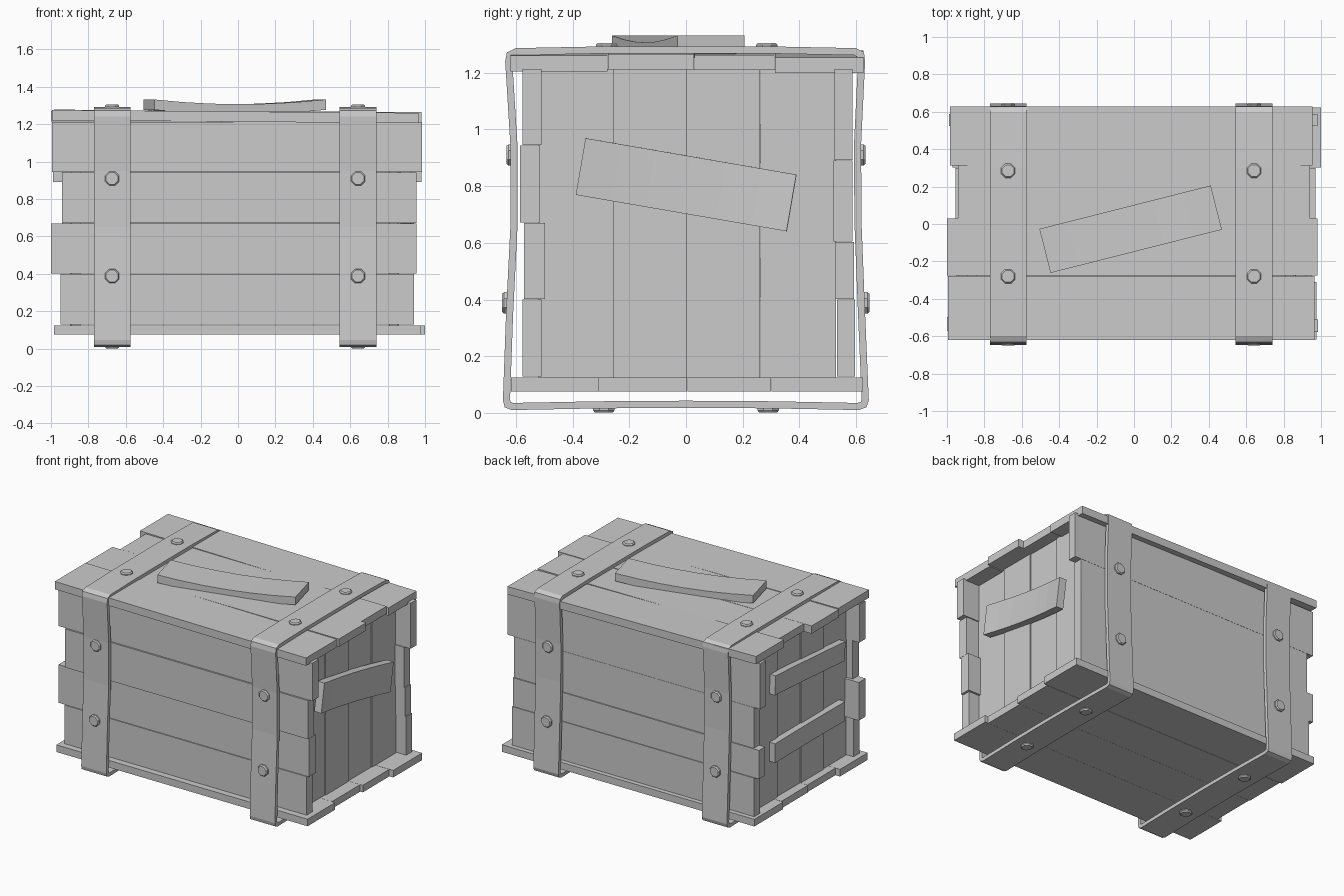
import bpy, bmesh, math
from mathutils import Matrix, Vector

if "Cube" in bpy.data.objects:
    bpy.data.objects.remove(bpy.data.objects["Cube"])


def finish(name, bm):
    bmesh.ops.recalc_face_normals(bm, faces=bm.faces)
    me = bpy.data.meshes.new(name)
    bm.to_mesh(me)
    bm.free()
    ob = bpy.data.objects.new(name, me)
    bpy.context.collection.objects.link(ob)
    return ob


def plank(name, x, y, z, slope=0.0):
    """Box from min/max pairs; slope shifts z along x for a warped look."""
    bm = bmesh.new()
    bmesh.ops.create_cube(bm, size=1)
    for v in bm.verts:
        px, py, pz = (r[0] if c < 0 else r[1] for r, c in zip((x, y, z), v.co))
        v.co = (px, py, pz + slope * px)
    return finish(name, bm)


def batten(name, length, width, thick, bend, matrix):
    """Board lying on local z = 0 whose ends curl up by bend."""
    bm = bmesh.new()
    n, rings = 6, []
    for i in range(n + 1):
        t = 2 * i / n - 1
        lift = bend * t * t
        rings.append([bm.verts.new(matrix @ Vector((t * length / 2, b, lift + h)))
                      for b, h in ((-width / 2, 0), (width / 2, 0),
                                   (width / 2, thick), (-width / 2, thick))])
    for a, b in zip(rings, rings[1:]):
        for k in range(4):
            bm.faces.new((a[k], a[(k + 1) % 4], b[(k + 1) % 4], b[k]))
    bm.faces.new(rings[0])
    bm.faces.new(rings[-1])
    return finish(name, bm)


def strap(name, x0, x1, outline, thick):
    """Closed band: y-z outline, offset inwards and extruded along x."""
    pts = [Vector(p) for p in outline]
    inner = []
    for i, p in enumerate(pts):
        d0 = (p - pts[i - 1]).normalized()
        d1 = (pts[(i + 1) % len(pts)] - p).normalized()
        n = Vector((-d0.y - d1.y, d0.x + d1.x)).normalized()
        inner.append(p + n * thick / max(0.5, n.dot(Vector((-d0.y, d0.x)))))
    bm = bmesh.new()
    rings = [[bm.verts.new((x, p.x, p.y)) for p in loop]
             for x, loop in ((x0, pts), (x1, pts), (x1, inner), (x0, inner))]
    m = len(pts)
    for r in range(4):
        a, b = rings[r], rings[(r + 1) % 4]
        for i in range(m):
            j = (i + 1) % m
            bm.faces.new((a[i], a[j], b[j], b[i]))
    return finish(name, bm)


def rivet(name, loc, direction):
    """Eight-sided bevelled stud whose base sits at loc."""
    mat = Matrix.Translation(loc) @ Vector(direction).to_track_quat('Z', 'Y').to_matrix().to_4x4()
    bm = bmesh.new()
    for r1, r2, d, h in ((.041, .041, .012, 0), (.041, .034, .008, .01)):
        bmesh.ops.create_cone(bm, cap_ends=True, segments=8, radius1=r1, radius2=r2, depth=d,
                              matrix=mat @ Matrix.Translation((0, 0, h)) @ Matrix.Rotation(math.pi / 8, 4, 'Z'))
    return finish(name, bm)


# Lid boards
for i, (x, y, z, s) in enumerate((
        ((-.995, .965), (-.62, -.277), (1.213, 1.268), -.008),
        ((-1.0, .98), (-.275, .029), (1.213, 1.268), -.002),
        ((-.94, .94), (.03, .313), (1.213, 1.266), -.004),
        ((-.985, .955), (.314, .627), (1.211, 1.266), -.013))):
    plank(f"lid_board_{i + 1}", x, y, z, s)

# Floor boards
for i, (x, y) in enumerate((
        ((-.985, .975), (-.617, -.309)), ((-.95, .95), (-.308, .004)),
        ((-.955, .97), (.005, .3)), ((-.97, 1.0), (.302, .624)))):
    plank(f"floor_board_{i + 1}", x, y, (.075, .125))

# Front boards
for i, (x, y, z) in enumerate((
        ((-.95, .94), (-.577, -.51), (.128, .4)),
        ((-1.0, .955), (-.572, -.497), (.401, .67)),
        ((-.94, .955), (-.585, -.515), (.671, .943)),
        ((-.995, .985), (-.577, -.51), (.945, 1.213)))):
    plank(f"front_board_{i + 1}", x, y, z)

# Back boards
for i, (x, y, z) in enumerate((
        ((-.95, .94), (.532, .597), (.128, .4)),
        ((-.985, .935), (.526, .593), (.401, .603)),
        ((-.94, .93), (.52, .587), (.604, .891)),
        ((-.99, .98), (.524, .587), (.892, 1.213)))):
    plank(f"back_board_{i + 1}", x, y, z)

# Recessed upright boards closing both ends
for side, sx, face in (("left", -1, .892), ("right", 1, .856)):
    for i, (y0, y1) in enumerate(((-.52, -.256), (-.255, .001), (.002, .261), (.262, .53))):
        plank(f"{side}_end_board_{i + 1}", sorted((sx * (face - .05), sx * (face + .006 * (i % 2)))),
              (y0, y1), (.125, 1.213))

# Curled battens on the lid and the ends
batten("lid_batten", .945, .243, .055, .025,
       Matrix.Translation((-.018, -.028, 1.252)) @ Matrix.Rotation(math.radians(14.2), 4, 'Z'))
right = Matrix(((0, 0, 1, 0), (1, 0, 0, 0), (0, 1, 0, 0), (0, 0, 0, 1)))
left = Matrix(((0, 0, -1, 0), (-1, 0, 0, 0), (0, 1, 0, 0), (0, 0, 0, 1)))
batten("right_end_batten", .755, .203, .055, .02,
       Matrix.Translation((.857, .002, .805)) @ Matrix.Rotation(math.radians(-1.5), 4, 'Z')
       @ right @ Matrix.Rotation(math.radians(-9.8), 4, 'Z'))
for nm, z, tilt in (("upper", .928, -4), ("lower", .478, 0)):
    batten(f"left_end_batten_{nm}", .78, .135, .05, .003,
           Matrix.Translation((-.888, -.04, z)) @ left @ Matrix.Rotation(math.radians(tilt), 4, 'Z'))

# Metal straps, outline counter-clockwise in y-z
outline = [(-.615, .01), (-.3, .016), (0, .018), (.3, .016), (.61, .01), (.637, .02),
           (.645, .045), (.632, .35), (.619, .68), (.618, .95), (.632, 1.24), (.628, 1.272),
           (.6, 1.287), (.3, 1.293), (0, 1.293), (-.3, 1.293), (-.6, 1.287), (-.632, 1.272),
           (-.638, 1.24), (-.62, .95), (-.62, .65), (-.635, .35), (-.646, .045), (-.64, .02)]
for nm, cx in (("left", -.673), ("right", .642)):
    strap(f"{nm}_strap", cx - .098, cx + .098, outline, .025)
    # Two rivets on each face of the strap
    for k, (loc, d) in enumerate((
            ((-.62, .91), (0, -1, 0)), ((-.636, .388), (0, -1, 0)),
            ((.62, .91), (0, 1, 0)), ((.634, .388), (0, 1, 0)),
            ((-.28, 1.292), (0, 0, 1)), ((.285, 1.292), (0, 0, 1)),
            ((-.29, .015), (0, 0, -1)), ((.29, .015), (0, 0, -1)))):
        rivet(f"{nm}_strap_rivet_{k + 1}", (cx, *loc), d)
